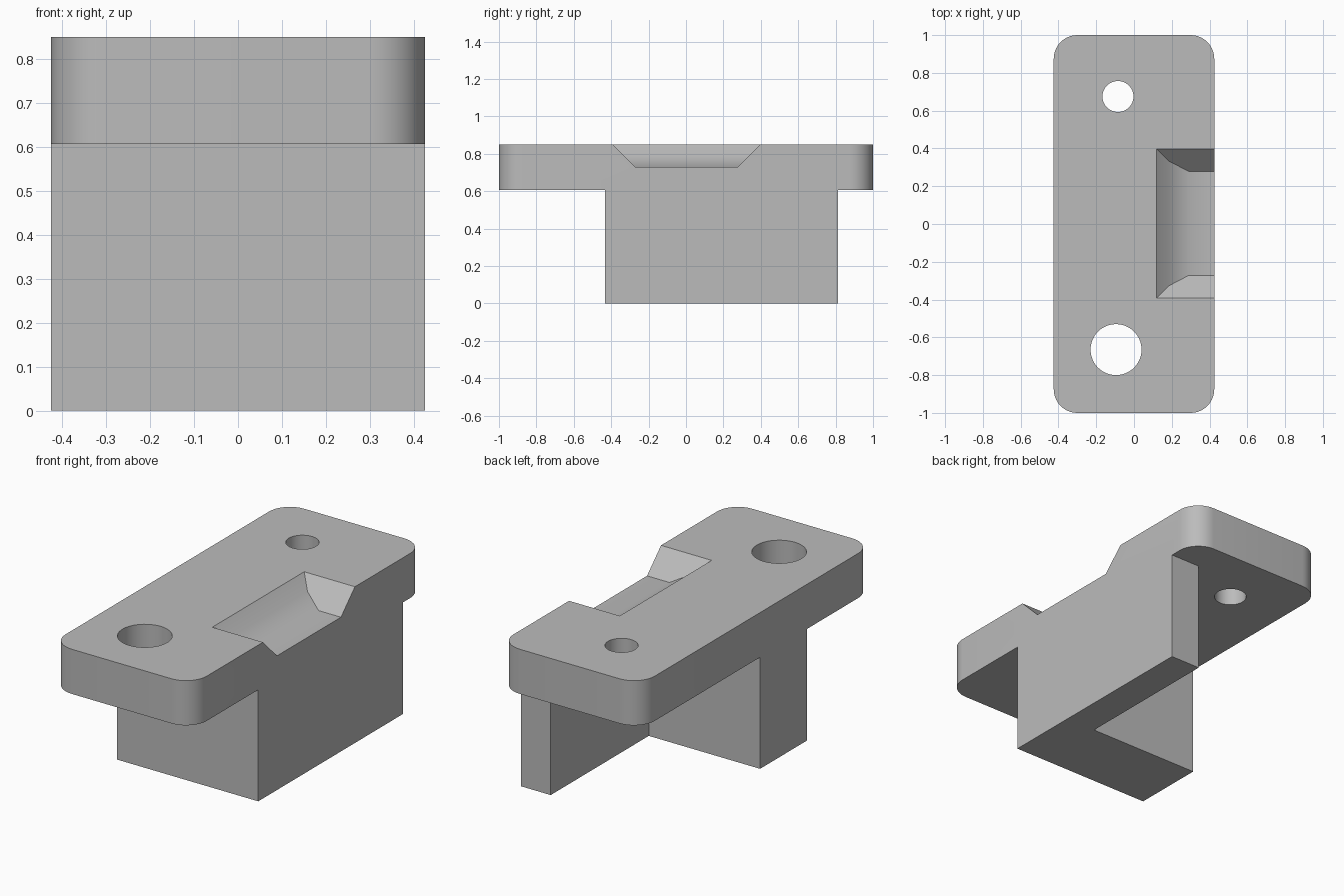
import bpy, bmesh
from math import sin, cos, pi, radians

if "Cube" in bpy.data.objects:
    bpy.data.objects.remove(bpy.data.objects["Cube"])

HALF_X, HALF_Y, TOP, PLATE_BOTTOM = 0.425, 1.0, 0.85, 0.607

grey = bpy.data.materials.new("plain grey")
grey.use_nodes = True
grey.diffuse_color = (0.5, 0.5, 0.5, 1)
grey.node_tree.nodes["Principled BSDF"].inputs["Base Color"].default_value = (0.5, 0.5, 0.5, 1)


def finish(bm, name):
    bmesh.ops.recalc_face_normals(bm, faces=bm.faces)
    mesh = bpy.data.meshes.new(name)
    bm.to_mesh(mesh)
    bm.free()
    mesh.materials.append(grey)
    obj = bpy.data.objects.new(name, mesh)
    bpy.context.collection.objects.link(obj)
    return obj


def prism(name, outline, low, high):
    bm = bmesh.new()
    face = bm.faces.new([bm.verts.new((x, y, low)) for x, y in outline])
    result = bmesh.ops.extrude_face_region(bm, geom=[face])
    verts = [v for v in result["geom"] if isinstance(v, bmesh.types.BMVert)]
    bmesh.ops.translate(bm, verts=verts, vec=(0, 0, high - low))
    return finish(bm, name)


def arc(cx, cy, r, start, sweep, steps):
    return [(cx + r * cos(start + sweep * i / steps), cy + r * sin(start + sweep * i / steps))
            for i in range(steps + 1)]


# Plate with rounded corners
R = 0.125
outline = []
for i, (sx, sy) in enumerate([(1, 1), (-1, 1), (-1, -1), (1, -1)]):
    outline += arc(sx * (HALF_X - R), sy * (HALF_Y - R), R, i * pi / 2, pi / 2, 10)
plate = prism("mounting_block", outline, PLATE_BOTTOM, TOP)

# L-shaped support: wide leg at the front, thin wall along one side
FRONT, INNER, BACK, WALL = -0.433, -0.03, 0.813, 0.245
support = prism("support", [(-HALF_X, FRONT), (HALF_X, FRONT), (HALF_X, BACK),
                            (WALL, BACK), (WALL, INNER), (-HALF_X, INNER)], 0, 0.66)

# Bolt holes
holes = [prism("hole_cutter", arc(x, y, r, 0, 2 * pi, 48)[:-1], 0.4, 1.0)
         for x, y, r in [(-0.085, 0.675, 0.082), (-0.095, -0.665, 0.135)]]

# Side recess with sloping ends and a bent floor
bm = bmesh.new()
for x, z in [(0.07, 0.90), (0.185, 0.785), (0.29, 0.73), (0.5, 0.73), (0.5, 0.90)]:
    half = 0.395 - (TOP - z)
    for side in (-1, 1):
        bm.verts.new((x, 0.003 + side * half, z))
bmesh.ops.convex_hull(bm, input=bm.verts)
bmesh.ops.dissolve_limit(bm, angle_limit=0.01, verts=bm.verts, edges=bm.edges)
recess = finish(bm, "recess_cutter")

# Combine into one solid
bpy.ops.object.select_all(action="DESELECT")
bpy.context.view_layer.objects.active = plate
plate.select_set(True)
for tool, operation in [(support, "UNION"), (recess, "DIFFERENCE")] + [(h, "DIFFERENCE") for h in holes]:
    mod = plate.modifiers.new("combine", "BOOLEAN")
    mod.operation, mod.solver, mod.object = operation, "EXACT", tool
    bpy.ops.object.modifier_apply(modifier=mod.name)
    bpy.data.objects.remove(tool)
bpy.ops.object.shade_smooth_by_angle(angle=radians(30))
